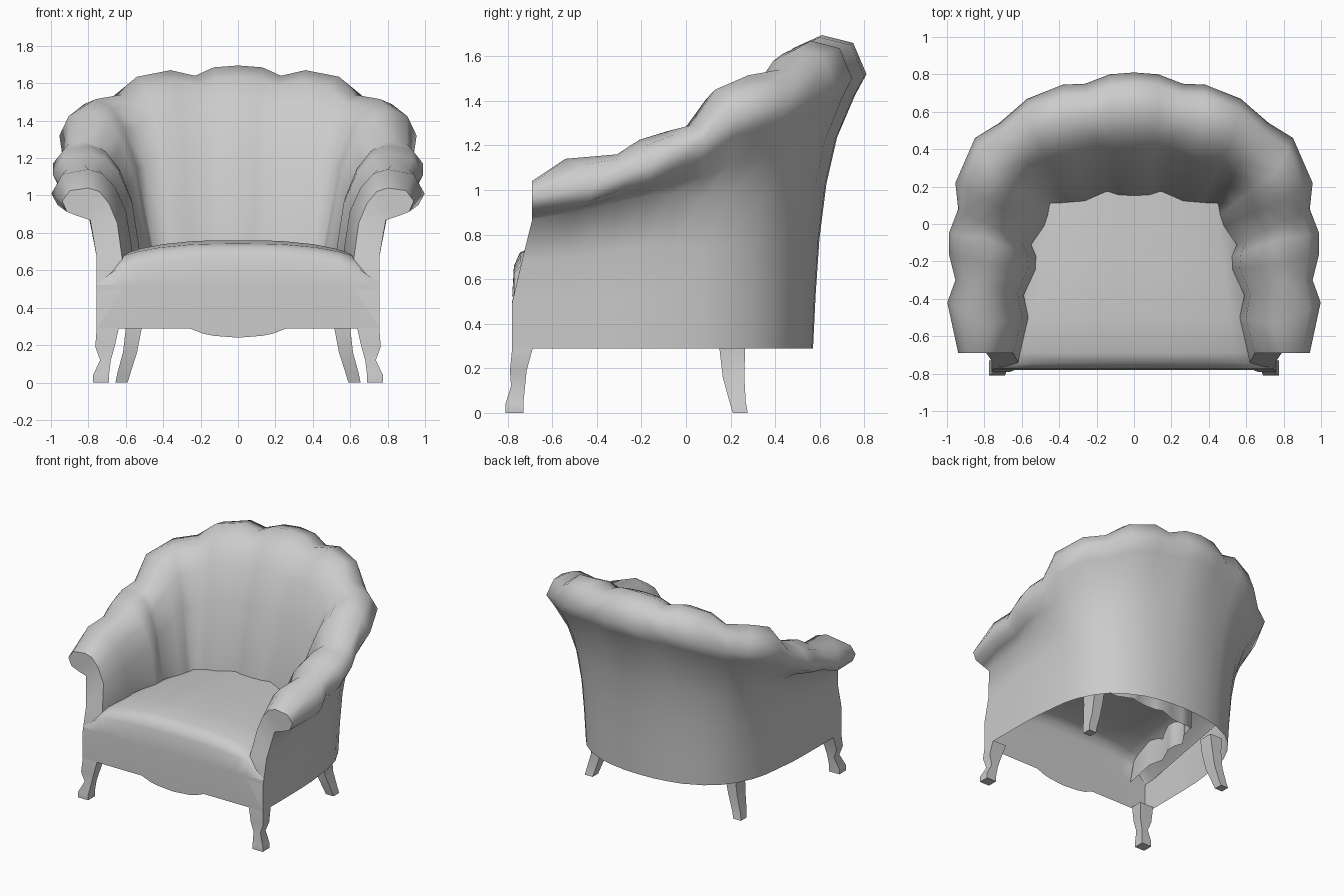
import bpy, bmesh, math

if "Cube" in bpy.data.objects:
    bpy.data.objects.remove(bpy.data.objects["Cube"])


def build(name, verts, faces, merge=True, angle=50):
    """Half model on +x, mirrored across x = 0."""
    me = bpy.data.meshes.new(name)
    bm = bmesh.new()
    vs = [bm.verts.new(v) for v in verts]
    for f in faces:
        bm.faces.new([vs[i] for i in f])
    bmesh.ops.recalc_face_normals(bm, faces=bm.faces)
    bm.to_mesh(me)
    bm.free()
    ob = bpy.data.objects.new(name, me)
    bpy.context.collection.objects.link(ob)
    bpy.ops.object.select_all(action='DESELECT')
    ob.select_set(True)
    bpy.context.view_layer.objects.active = ob
    bpy.ops.object.shade_smooth_by_angle(angle=math.radians(angle))
    m = ob.modifiers.new("Mirror", 'MIRROR')
    m.use_mirror_merge = merge
    return ob


def grid_faces(rows, cols):
    return [(r * cols + c, r * cols + c + 1, (r + 1) * cols + c + 1, (r + 1) * cols + c)
            for r in range(rows - 1) for c in range(cols - 1)]


def mix(a, b, t):
    return a + (b - a) * t


# Shell stations from back centre to arm front:
# inner foot (x, y), crest (x, y, z), outer rim (x, y, z), base (x, y)
STATIONS = [
    (0, .14, 0, .61, 1.695, 0, .81, 1.52, 0, .57),
    (.08, .145, .13, .60, 1.685, .13, .80, 1.51, .12, .565),
    (.14, .165, .23, .57, 1.64, .26, .75, 1.50, .22, .55),
    (.26, .115, .36, .56, 1.67, .38, .745, 1.50, .33, .525),
    (.36, .11, .54, .50, 1.635, .57, .67, 1.46, .47, .46),
    (.45, .11, .62, .42, 1.54, .72, .54, 1.40, .56, .39),
    (.46, .05, .76, .28, 1.515, .85, .46, 1.38, .63, .30),
    (.48, -.01, .79, .13, 1.45, .955, .22, 1.32, .69, .18),
    (.55, -.11, .82, .02, 1.29, .94, .08, 1.22, .72, .07),
    (.525, -.17, .79, -.08, 1.265, .99, -.05, 1.17, .735, -.06),
    (.525, -.24, .79, -.21, 1.225, .99, -.16, 1.11, .75, -.19),
    (.59, -.38, .82, -.31, 1.16, .955, -.30, 1.06, .755, -.32),
    (.565, -.50, .80, -.54, 1.14, .998, -.42, 1.01, .757, -.52),
    (.62, -.69, .80, -.69, 1.04, .94, -.69, .97, .757, -.78),
]
LAST = len(STATIONS) - 1
# Profile shapes (across, along) for the back and for the arm
INNER = [((.28, .55), (.14, .49)), ((.50, .80), (.39, .78)), ((.72, .94), (.68, .95))]
OUTER = [((.79, .075), (.86, .085)), ((.45, .23), (.52, .12)), ((.25, .40), (.18, .15)),
         ((.12, .60), (.0, .43)), ((.05, .80), (.0, .70))]
FLOOR = .29


def profile(i):
    ix, iy, cx, cy, cz, ox, oy, oz, bx, by = STATIONS[i]
    t = min(1, max(0, (i - 5) / 6))
    s = t * t * (3 - 2 * t)
    iz = .70 if i < LAST else .67
    pts = [(ix, iy, .5), (ix, iy, iz)]
    for a, b in INNER:
        u, v = mix(a[0], b[0], s), mix(a[1], b[1], s)
        pts.append((mix(ix, cx, u), mix(iy, cy, u), mix(iz, cz, v)))
    pts.append((cx, cy, cz))
    pts.append((mix(cx, ox, .7), mix(cy, oy, .7), mix(cz, oz, .2)))
    pts.append((ox, oy, oz))
    for a, b in OUTER:
        u, v = mix(a[0], b[0], s), mix(a[1], b[1], s)
        pts.append((mix(bx, ox, u), mix(by, oy, u), mix(oz, FLOOR, v)))
    pts.append((bx, by, FLOOR))
    if i == LAST:  # the arm front sweeps forward towards the bottom
        pts = [(x, -.69 - .09 * min(1, max(0, (.85 - z) / .33)), z) for x, y, z in pts]
    return pts


# Scalloped back and arms
n = len(profile(0))
verts = [p for i in range(len(STATIONS)) for p in profile(i)]
build("back_and_arms", verts, grid_faces(len(STATIONS), n), angle=85)

# Panels closing the arm fronts
panel = [(j, j + 1, n - 2 - j, n - 1 - j) for j in range(6)]
build("arm_front_panel", profile(LAST), panel, merge=False)

# Seat with crowned top and shaped apron; its outer corners tuck behind the arm panels
APRON = [(0, .24), (.07, .245), (.13, .25), (.19, .262), (.26, .29), (.42, .29), (.54, .29), (.62, .29), (.755, .29)]
SIDE = [(-.78, .52), (-.772, .66), (-.745, .72), (-.69, .742), (-.5, .76), (-.2, .76), (.25, .745)]
verts = []
for x, low in APRON:
    verts.append((x, -.78, low))
    for y, z in SIDE:
        drop = .065 * (x / .62) ** 3 * min(1, max(0, (z - .6) / .12))
        narrow = 1 - .22 * max(0, (y + .69) / .94)
        top = z - drop
        if x > .7:
            top = min(top, .53)
        verts.append((x * narrow, y, top))
build("seat", verts, grid_faces(len(APRON), len(SIDE) + 1), angle=80)


# Legs lofted through rectangles (z, x0, x1, y0, y1)
def leg(name, levels):
    verts = []
    for z, x0, x1, y0, y1 in levels:
        verts += [(x0, y0, z), (x1, y0, z), (x1, y1, z), (x0, y1, z)]
    faces = [(4 * k + a, 4 * k + (a + 1) % 4, 4 * k + 4 + (a + 1) % 4, 4 * k + 4 + a)
             for k in range(len(levels) - 1) for a in range(4)]
    top = len(verts)
    faces += [(0, 1, 2, 3), (top - 4, top - 3, top - 2, top - 1)]
    build(name, verts, faces, merge=False, angle=60)


leg("front_leg", [(.30, .635, .755, -.779, -.685), (.19, .66, .763, -.79, -.715),
                  (.12, .68, .737, -.785, -.722), (.04, .69, .775, -.81, -.73), (0, .69, .775, -.81, -.73)])
leg("rear_leg", [(.40, .50, .61, .15, .265), (.29, .515, .60, .15, .265), (.16, .54, .615, .165, .262),
                 (.05, .575, .645, .195, .268), (0, .59, .655, .21, .277)])
